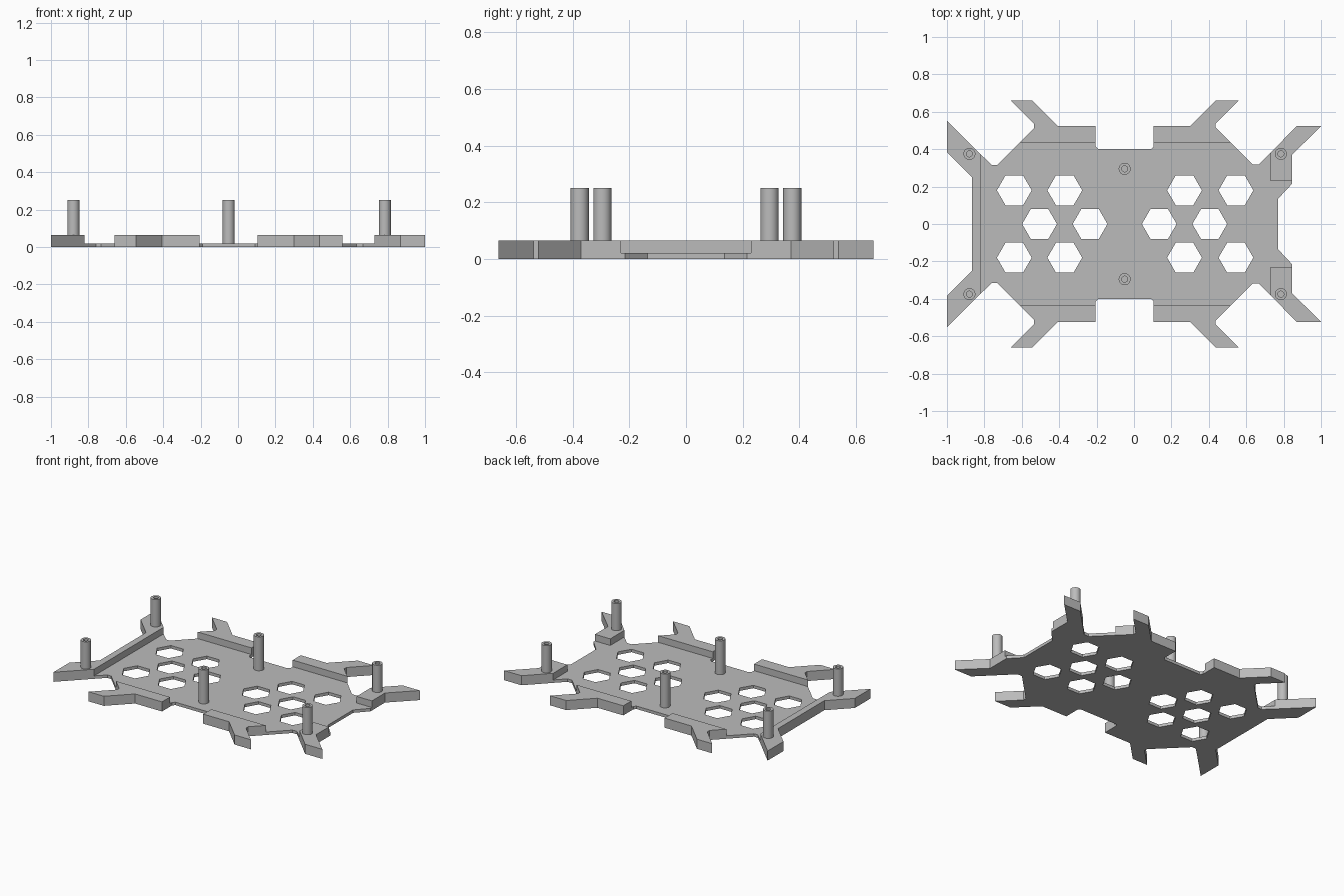
import bpy
import bmesh
from math import cos, sin, pi, radians

if "Cube" in bpy.data.objects:
    bpy.data.objects.remove(bpy.data.objects["Cube"], do_unlink=True)

grey = bpy.data.materials.new("plain grey")
grey.use_nodes = True
grey.diffuse_color = (0.5, 0.5, 0.5, 1)
grey.node_tree.nodes["Principled BSDF"].inputs["Base Color"].default_value = (0.5, 0.5, 0.5, 1)

PLATE_TOP, RIM_TOP, POST_TOP = 0.02, 0.065, 0.25


def ring(x, y, radius, sides):
    return [(x + radius * cos(2 * pi * i / sides), y + radius * sin(2 * pi * i / sides))
            for i in range(sides)]


def flip(points):
    return [(x, -y) for x, y in reversed(points)]


def prism(name, loops, z0, z1):
    """Extrude an outline (first loop) with holes (other loops)."""
    bm = bmesh.new()
    edges = []
    for loop in loops:
        verts = [bm.verts.new((x, y, z0)) for x, y in loop]
        edges += [bm.edges.new((v, verts[i - 1])) for i, v in enumerate(verts)]
    bmesh.ops.triangle_fill(bm, use_beauty=True, edges=edges, normal=(0, 0, 1))
    result = bmesh.ops.extrude_face_region(bm, geom=bm.faces[:], use_keep_orig=True)
    top = [g for g in result["geom"] if isinstance(g, bmesh.types.BMVert)]
    bmesh.ops.translate(bm, verts=top, vec=(0, 0, z1 - z0))
    bmesh.ops.recalc_face_normals(bm, faces=bm.faces[:])
    mesh = bpy.data.meshes.new(name)
    bm.to_mesh(mesh)
    bm.free()
    mesh.materials.append(grey)
    obj = bpy.data.objects.new(name, mesh)
    bpy.context.collection.objects.link(obj)
    return obj


# Thin base plate with two clusters of hexagonal holes
back_edge = [
    (0.77, 0.135), (0.845, 0.215), (0.845, 0.23), (0.73, 0.23), (0.73, 0.382),
    (0.667, 0.319), (0.633, 0.319), (0.515, 0.437), (0.105, 0.437), (0.105, 0.415),
    (0.09, 0.4), (-0.19, 0.4), (-0.205, 0.415), (-0.205, 0.437), (-0.61, 0.437),
    (-0.732, 0.315), (-0.76, 0.315), (-0.82, 0.373),
]
hexagons = [ring(x, y, 0.093, 6)
            for y, columns in ((0.18, (-0.64, -0.37, 0.27, 0.545)),
                               (0, (-0.505, -0.235, 0.135, 0.405)),
                               (-0.18, (-0.64, -0.37, 0.27, 0.545)))
            for x in columns]
prism("base_plate", [back_edge + flip(back_edge)] + hexagons, 0, PLATE_TOP)

# Raised end rail with its two diagonal arms
end_half = [(-0.82, 0.373), (-1, 0.553), (-1, 0.383), (-0.865, 0.248)]
prism("right_end_rail", [end_half + flip(end_half)], 0, RIM_TOP)

# Raised side rails and corner arms, repeated front and back
raised = {
    "right_side_rail": [(-0.61, 0.437), (-0.205, 0.437), (-0.205, 0.523), (-0.407, 0.523),
                        (-0.545, 0.661), (-0.66, 0.661), (-0.535, 0.536), (-0.535, 0.512)],
    "left_side_rail": [(0.515, 0.437), (0.437, 0.515), (0.437, 0.538), (0.56, 0.661),
                       (0.437, 0.661), (0.299, 0.523), (0.105, 0.523), (0.105, 0.437)],
    "left_corner_arm": [(0.73, 0.23), (0.845, 0.23), (0.845, 0.37), (1, 0.523),
                        (0.87, 0.523), (0.73, 0.382)],
}
for name, outline in raised.items():
    prism("back_" + name, [outline], 0, RIM_TOP)
    prism("front_" + name, [flip(outline)], 0, RIM_TOP)

# Hollow round standoff posts
for name, x, y, base in (("right_post", -0.88, 0.375, RIM_TOP),
                         ("middle_post", -0.05, 0.295, PLATE_TOP),
                         ("left_post", 0.785, 0.375, RIM_TOP)):
    for side, sign in (("back_", 1), ("front_", -1)):
        post = prism(side + name, [ring(x, y * sign, 0.032, 32), ring(x, y * sign, 0.016, 32)],
                     base, POST_TOP)
        bpy.ops.object.select_all(action='DESELECT')
        post.select_set(True)
        bpy.context.view_layer.objects.active = post
        bpy.ops.object.shade_smooth_by_angle(angle=radians(30))
